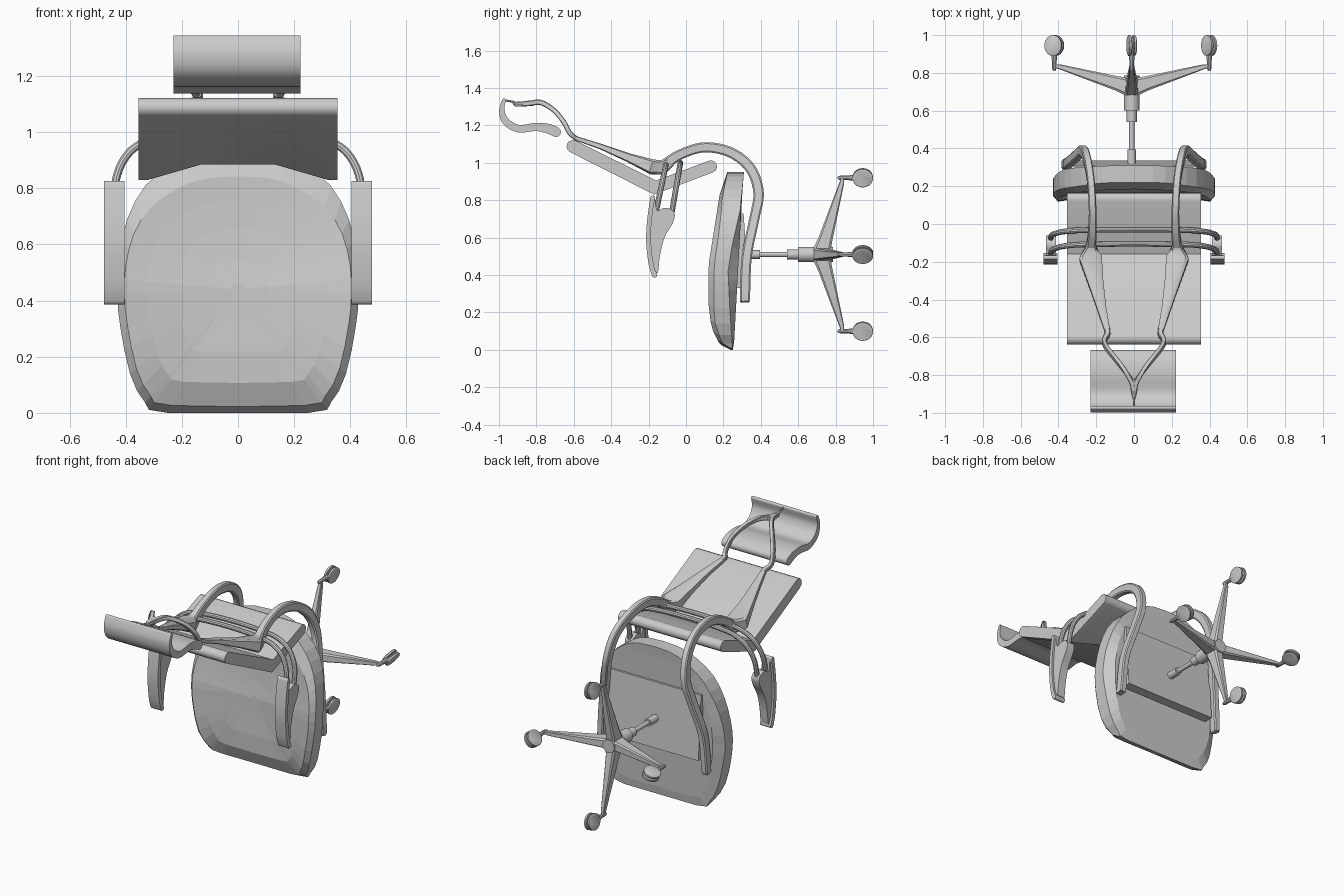
import bpy, bmesh
from math import sin, cos, pi, atan2, radians
from mathutils import Vector, Matrix

if "Cube" in bpy.data.objects:
    bpy.data.objects.remove(bpy.data.objects["Cube"])


def make(name, verts, faces, mat=None):
    bm = bmesh.new()
    vs = [bm.verts.new(v) for v in verts]
    for f in faces:
        bm.faces.new([vs[i] for i in f])
    bmesh.ops.recalc_face_normals(bm, faces=bm.faces)
    me = bpy.data.meshes.new(name)
    bm.to_mesh(me)
    bm.free()
    if mat:
        me.transform(mat)
    ob = bpy.data.objects.new(name, me)
    bpy.context.collection.objects.link(ob)
    return ob


def spline(pts, k=5, closed=False):
    """Catmull-Rom through tuples of any length."""
    n, out = len(pts), []
    get = (lambda i: pts[i % n]) if closed else (lambda i: pts[max(0, min(n - 1, i))])
    for i in range(n if closed else n - 1):
        q = [get(i + j) for j in (-1, 0, 1, 2)]
        for s in range(k):
            t = s / k
            out.append(tuple(0.5 * (2 * b + (c - a) * t + (2 * a - 5 * b + 4 * c - d) * t * t
                                    + (3 * b - a - 3 * c + d) * t ** 3) for a, b, c, d in zip(*q)))
    return out if closed else out + [tuple(pts[-1])]


def skin(rings, n):
    """Quads between successive rings, with end caps."""
    f = [[r * n + i, r * n + (i + 1) % n, (r + 1) * n + (i + 1) % n, (r + 1) * n + i]
         for r in range(rings - 1) for i in range(n)]
    return f + [list(range(n)), list(range((rings - 1) * n, rings * n))]


BOX = [(1, .72), (.72, 1), (-.72, 1), (-1, .72), (-1, -.72), (-.72, -1), (.72, -1), (1, -.72)]


def loft(name, secs, side=(1, 0, 0), n=12, mat=None, box=False):
    """Round or bevelled-box sections (x, y, z, half width, half depth) along a path."""
    shape = BOX if box else [(cos(2 * pi * j / n), sin(2 * pi * j / n)) for j in range(n)]
    P, verts = [Vector(s[:3]) for s in secs], []
    for i, s in enumerate(secs):
        t = (P[min(i + 1, len(P) - 1)] - P[max(i - 1, 0)]).normalized()
        a = Vector(side)
        a = (a - t * a.dot(t)).normalized()
        b = t.cross(a)
        verts += [P[i] + a * s[3] * u + b * s[4] * v for u, v in shape]
    return make(name, verts, skin(len(secs), len(shape)), mat)


def strip(pts):
    """Closed yz profile with round ends about a centre line of (y, z, half thickness)."""
    left, right, ends = [], [], []
    for i, (y, z, h) in enumerate(pts):
        a, b = pts[max(i - 1, 0)], pts[min(i + 1, len(pts) - 1)]
        d = Vector((b[0] - a[0], b[1] - a[1])).normalized()
        left.append((y - d.y * h, z + d.x * h))
        right.append((y + d.y * h, z - d.x * h))
        if i in (0, len(pts) - 1):
            t = atan2(d.y, d.x) + (pi / 2 if i else -pi / 2)
            ends.append([(y + h * cos(t - pi * k / 6), z + h * sin(t - pi * k / 6)) for k in range(1, 6)])
    return left + ends[1] + right[::-1] + ends[0]


def extrude_x(name, prof, xs, fn=lambda x, y, z: z):
    verts = [(x, y, fn(x, y, z)) for x in xs for y, z in prof]
    return make(name, verts, skin(len(xs), len(prof)))


def table(t, v):
    for (a, fa), (b, fb) in zip(t, t[1:]):
        if v <= b:
            return fa + (fb - fa) * max(0, v - a) / (b - a)
    return t[-1][1]


# Seat cushion: rings of one outline from the back panel round to the dished, faceted front
half = [(0.25, 0), (0.33, 0.035), (0.385, 0.14), (0.42, 0.31), (0.43, 0.42), (0.425, 0.55),
        (0.395, 0.69), (0.33, 0.81), (0.22, 0.9), (0.1, 0.945)]
outline = spline(half + [(-x, z) for x, z in half[::-1]], 2, True)
front = [(0, .24), (.03, .18), (.12, .135), (.25, .12), (.45, .12), (.83, .18), (.95, .22)]
back = [(0, .25), (.2, .235), (.42, .225), (.55, .245), (.75, .29), (.95, .31)]
verts = []
rings = [("panel", .88), ("back", 1), ("edge", 1), ("front", .94), ("front", .75),
         ("front", .5), ("front", .25), ("front", .05)]
for kind, s in rings:
    for x, z in outline:
        up = .84 if kind == "front" and z > .44 else 1
        x, z = x * s, max(0, 0.44 + (z - 0.44) * s * up)
        yb = table(back, z)
        if kind == "panel":
            y = 0.255 + 0.055 * z
        elif kind == "back":
            y = yb
        elif kind == "edge":
            y = min(table(front, z) + 0.03 * (x / 0.43) ** 2, yb - 0.006)
        else:
            y = table(front, z) + 0.045 * (0.88 - s * s)
        verts.append((x, y, z))
seat = make("seat_cushion", verts, skin(len(rings), len(outline)))

# Wedge-shaped mounting plate under the seat
extrude_x("seat_plate", [(.26, .33), (.335, .33), (.308, .73), (.28, .73)], [-.32, .32])

# Backrest: folded slab with a hollowed middle
extrude_x("backrest", strip([(-.605, 1.088, .034), (-.165, .868, .038), (.133, .98, .033)]),
          [-.355, -.32, -.13, .13, .32, .355],
          lambda x, y, z: z + (.055 if abs(x) < .2 else 0) if z < .845 else z)

# Headrest: curved pad
extrude_x("headrest", strip(spline([(-.973, 1.335, .01), (-.985, 1.28, .014), (-.962, 1.22, .02),
          (-.895, 1.183, .02), (-.8, 1.192, .022), (-.735, 1.182, .026), (-.695, 1.165, .027)])),
          [-.23, .223])

for sx, tag in ((-1, "left"), (1, "right")):
    M = Matrix.Scale(sx, 4, (1, 0, 0))
    # Looping side frame from the seat up behind the back
    loft("side_frame_" + tag, spline([
        (.365, .315, .262, .014, .018), (.362, .315, .28, .02, .027), (.345, .325, .5, .02, .027),
        (.3, .365, .7, .02, .027), (.27, .388, .84, .02, .028), (.25, .345, .97, .02, .028),
        (.23, .24, 1.055, .02, .028), (.22, .1, 1.083, .02, .027), (.22, -.03, 1.045, .022, .027),
        (.228, -.12, .985, .025, .03)]), mat=M, box=True)
    # Tapering back strut
    loft("back_strut_" + tag, [
        (.225, -.08, 1.005, .022, .025), (.228, -.125, .975, .03, .04), (.23, -.18, .978, .06, .04),
        (.205, -.3, 1.025, .042, .024), (.17, -.45, 1.085, .024, .015),
        (.14, -.57, 1.125, .014, .012), (.145, -.6, 1.137, .014, .012)], mat=M, box=True)
    # Headrest stem, meeting its twin in the middle
    loft("headrest_stem_" + tag, spline([
        (.135, -.575, 1.125, .012, .012), (.158, -.618, 1.155, .012, .013), (.145, -.655, 1.22, .012, .013),
        (.105, -.705, 1.28, .012, .013), (.05, -.775, 1.322, .012, .014), (.012, -.84, 1.318, .013, .014),
        (0, -.91, 1.312, .01, .012)]), mat=M, box=True)
    # Armrest pad and bracket
    w = sorted((sx * .405, sx * .478))
    extrude_x("arm_pad_" + tag, strip(spline([(-.178, .815, .012), (-.195, .7, .012), (-.2, .58, .013),
              (-.187, .46, .013), (-.168, .4, .014)])), w)
    bracket = [(-.168, .81), (-.155, .745), (-.115, .76), (-.07, .745), (-.06, .715), (-.075, .67),
               (-.115, .6), (-.14, .5), (-.152, .41), (-.18, .45), (-.195, .58), (-.19, .7)]
    extrude_x("arm_bracket_" + tag, spline(bracket, 3, True), sorted((sx * .412, sx * .465)))

# Headrest connector
loft("headrest_connector", [(0, -.82, 1.32, .022, .015), (0, -.88, 1.314, .018, .014), (0, -.91, 1.314, .012, .013),
                            (0, -.93, 1.328, .006, .006), (0, -.975, 1.335, .005, .005)], n=8)

# Twin arm tubes arching across the back
for name, y0, y1 in (("arm_tube_lower", -.075, -.03), ("arm_tube_upper", -.16, -.105)):
    h = [(.44, .74), (.435, .83), (.405, .905), (.35, .957), (.25, .988)]
    arc = [(-x, z) for x, z in h] + [(0, 1.0)] + h[::-1]
    loft(name, spline([(x, y0 + (y1 - y0) * (z - .74) / .26, z, .015, .015) for x, z in arc], 4),
         side=(0, 1, 0), n=10)

# Gas column
cx, cz = -.012, .51
col = [(.32, .023), (.395, .023), (.395, .014), (.54, .014), (.54, .027), (.6, .027), (.6, .041), (.785, .041)]
loft("column", [(cx, y, cz, r, r) for y, r in col], n=20)

# Four-leg base with twin-wheel casters
for i, swivel in enumerate((10, 35, 10, 65)):
    R = Matrix.Translation((cx, 0, cz)) @ Matrix.Rotation(i * pi / 2, 4, 'Y')
    loft(f"base_leg_{i}", [(0, .72, 0, .034, .05), (0, .745, .08, .028, .038),
                           (0, .832, .38, .012, .013), (0, .838, .415, .008, .008)], mat=R, box=True)
    tip = R @ Vector((0, 0, .41))
    loft(f"caster_pin_{i}", [(tip.x, y, tip.z, r, r) for y, r in
                             ((.81, .007), (.825, .012), (.86, .012), (.88, .015), (.95, .012))], n=10)
    S = Matrix.Translation((tip.x, .945, tip.z)) @ Matrix.Rotation(radians(swivel), 4, 'Y')
    for s in (-1, 1):
        loft(f"caster_wheel_{i}_{'a' if s < 0 else 'b'}",
             [(s * x, 0, 0, r, r * .9) for x, r in ((.005, .052), (.008, .055), (.018, .055), (.021, .05))],
             side=(0, 1, 0), n=20, mat=S)
    loft(f"caster_axle_{i}", [(x, 0, 0, .02, .02) for x in (-.01, .01)], side=(0, 1, 0), mat=S)

# Smooth shading with crisp edges; the seat stays faceted
for ob in bpy.data.objects:
    ob.select_set(ob is not seat)
    bpy.context.view_layer.objects.active = ob
bpy.ops.object.shade_smooth_by_angle(angle=radians(32))
seat.data.shade_flat()
